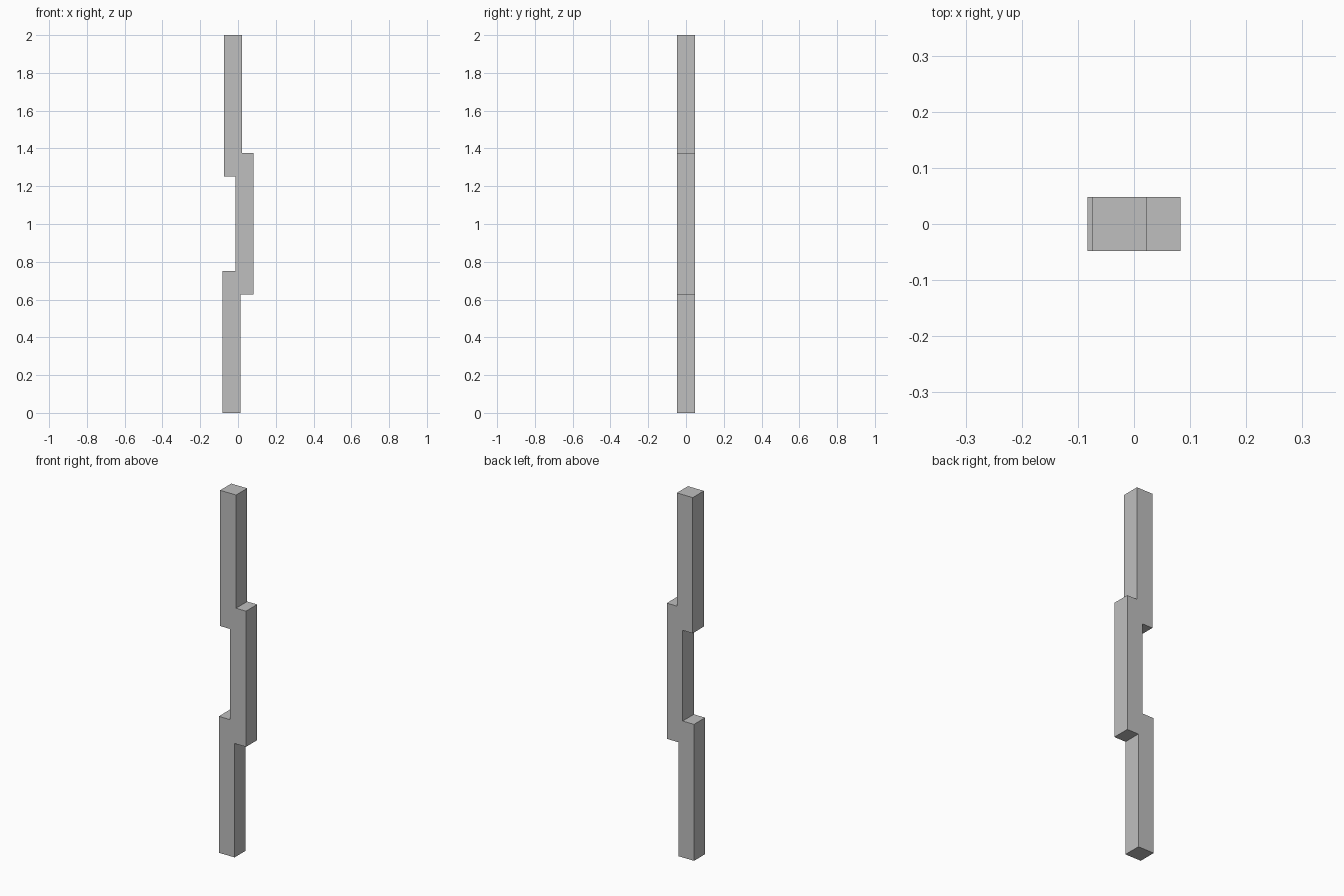
import bpy, bmesh

if "Cube" in bpy.data.objects:
    bpy.data.objects.remove(bpy.data.objects["Cube"])

HALF_DEPTH = 0.0485

grey = bpy.data.materials.new("plain grey")
grey.diffuse_color = (0.52, 0.52, 0.52, 1.0)
grey.use_nodes = True
grey.node_tree.nodes["Principled BSDF"].inputs["Base Color"].default_value = grey.diffuse_color

# Staggered outline of three overlapping bar lengths, as (x, z)
outline = [
    (-0.083, 0.0), (0.013, 0.0), (0.013, 0.628), (0.083, 0.628),
    (0.083, 1.376), (0.022, 1.376), (0.022, 2.0), (-0.075, 2.0),
    (-0.075, 1.252), (-0.014, 1.252), (-0.014, 0.752), (-0.083, 0.752),
]

# Extrude the outline front to back
bm = bmesh.new()
face = bm.faces.new([bm.verts.new((x, -HALF_DEPTH, z)) for x, z in outline])
new = bmesh.ops.extrude_face_region(bm, geom=[face])["geom"]
bmesh.ops.translate(bm, vec=(0, 2 * HALF_DEPTH, 0),
                    verts=[g for g in new if isinstance(g, bmesh.types.BMVert)])
if not any(f.normal.y < -0.5 or f.calc_center_median().y < -HALF_DEPTH + 1e-5
           for f in bm.faces):
    bm.faces.new([v for v in bm.verts if v.co.y < 0])
bmesh.ops.recalc_face_normals(bm, faces=bm.faces)

mesh = bpy.data.meshes.new("staggered_post")
bm.to_mesh(mesh)
bm.free()
mesh.materials.append(grey)
post = bpy.data.objects.new("staggered_post", mesh)
bpy.context.collection.objects.link(post)
